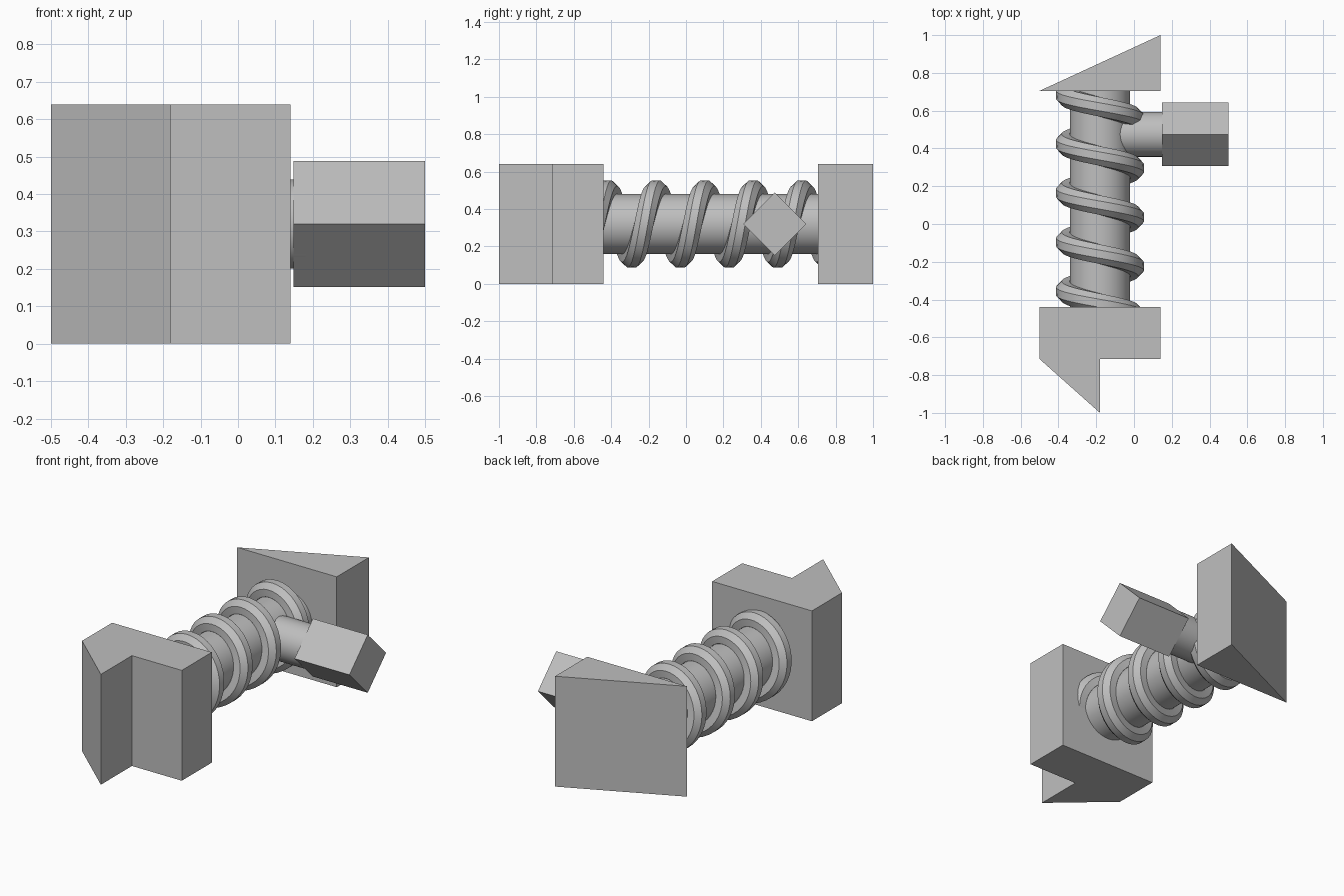
import bpy, bmesh, math
from mathutils import Vector, Matrix

cube = bpy.data.objects.get("Cube")
if cube:
    bpy.data.objects.remove(cube, do_unlink=True)

grey = bpy.data.materials.new("plain grey")
grey.use_nodes = True
colour = (0.52, 0.52, 0.52, 1)
grey.diffuse_color = colour
grey.node_tree.nodes["Principled BSDF"].inputs["Base Color"].default_value = colour

AXIS_X, AXIS_Z = -0.18, 0.32      # shaft axis
FRONT, BACK = -0.44, 0.705        # inner faces of the end blocks
HEIGHT = 0.64


def finish(name, bm, smooth_angle=None):
    bmesh.ops.recalc_face_normals(bm, faces=bm.faces)
    mesh = bpy.data.meshes.new(name)
    bm.to_mesh(mesh)
    bm.free()
    obj = bpy.data.objects.new(name, mesh)
    bpy.context.collection.objects.link(obj)
    mesh.materials.append(grey)
    if smooth_angle:
        bpy.ops.object.select_all(action='DESELECT')
        obj.select_set(True)
        bpy.context.view_layer.objects.active = obj
        bpy.ops.object.shade_smooth_by_angle(angle=math.radians(smooth_angle))
    return obj


def prism(name, outline):
    """Extrude a plan outline from the ground to full height."""
    bm = bmesh.new()
    face = bm.faces.new([bm.verts.new((x, y, 0)) for x, y in outline])
    new = bmesh.ops.extrude_face_region(bm, geom=[face])["geom"]
    top = [v for v in new if isinstance(v, bmesh.types.BMVert)]
    bmesh.ops.translate(bm, verts=top, vec=(0, 0, HEIGHT))
    finish(name, bm)


def rod(name, start, end, radius, sides, smooth_angle=None):
    """Straight bar with a regular section between two points."""
    start, end = Vector(start), Vector(end)
    along = end - start
    place = Matrix.Translation((start + end) / 2) @ along.to_track_quat('Z', 'Y').to_matrix().to_4x4()
    bm = bmesh.new()
    bmesh.ops.create_cone(bm, cap_ends=True, segments=sides, radius1=radius,
                          radius2=radius, depth=along.length, matrix=place)
    return finish(name, bm, smooth_angle)


def helix(name, radius, tube, pitch, phase, sides=8, steps=40):
    """Octagonal thread wound round the shaft, trimmed flush at the blocks."""
    bm = bmesh.new()
    first, last = FRONT - 0.12, BACK + 0.12
    count = int((last - first) / pitch * steps)
    rings = []
    for i in range(count + 1):
        y = first + (last - first) * i / count
        a = math.tau * (y - phase) / pitch
        out = Vector((math.cos(a), 0, math.sin(a)))
        tangent = Vector((-math.sin(a) * radius, pitch / math.tau, math.cos(a) * radius)).normalized()
        side = out.cross(tangent)
        centre = Vector((AXIS_X, y, AXIS_Z)) + out * radius
        ring = []
        for k in range(sides):
            b = math.tau * (k + 0.5) / sides
            ring.append(bm.verts.new(centre + tube * (math.cos(b) * out + math.sin(b) * side)))
        rings.append(ring)
    for r0, r1 in zip(rings, rings[1:]):
        for k in range(sides):
            n = (k + 1) % sides
            bm.faces.new((r0[k], r0[n], r1[n], r1[k]))
    for y, direction in ((FRONT, -1), (BACK, 1)):
        bmesh.ops.bisect_plane(bm, geom=bm.verts[:] + bm.edges[:] + bm.faces[:],
                               plane_co=(0, y, 0), plane_no=(0, direction, 0), clear_outer=True)
    finish(name, bm, 30)


# End blocks
prism("front_block", [(-0.5, FRONT), (0.14, FRONT), (0.14, -0.715),
                      (AXIS_X, -0.715), (AXIS_X, -1), (-0.5, -0.715)])
prism("back_wedge", [(-0.5, BACK), (0.14, BACK), (0.14, 1)])

# Shaft with its spiral thread
rod("shaft", (AXIS_X, FRONT, AXIS_Z), (AXIS_X, BACK, AXIS_Z), 0.16, 64, 30)
helix("spiral_thread", radius=0.182, tube=0.055, pitch=0.26, phase=0.035)

# Side handle: round neck and square grip set on edge
rod("handle_neck", (AXIS_X, 0.475, AXIS_Z), (0.18, 0.475, AXIS_Z), 0.119, 48, 30)
rod("handle_grip", (0.148, 0.475, AXIS_Z), (0.5, 0.475, AXIS_Z), 0.168, 4)
